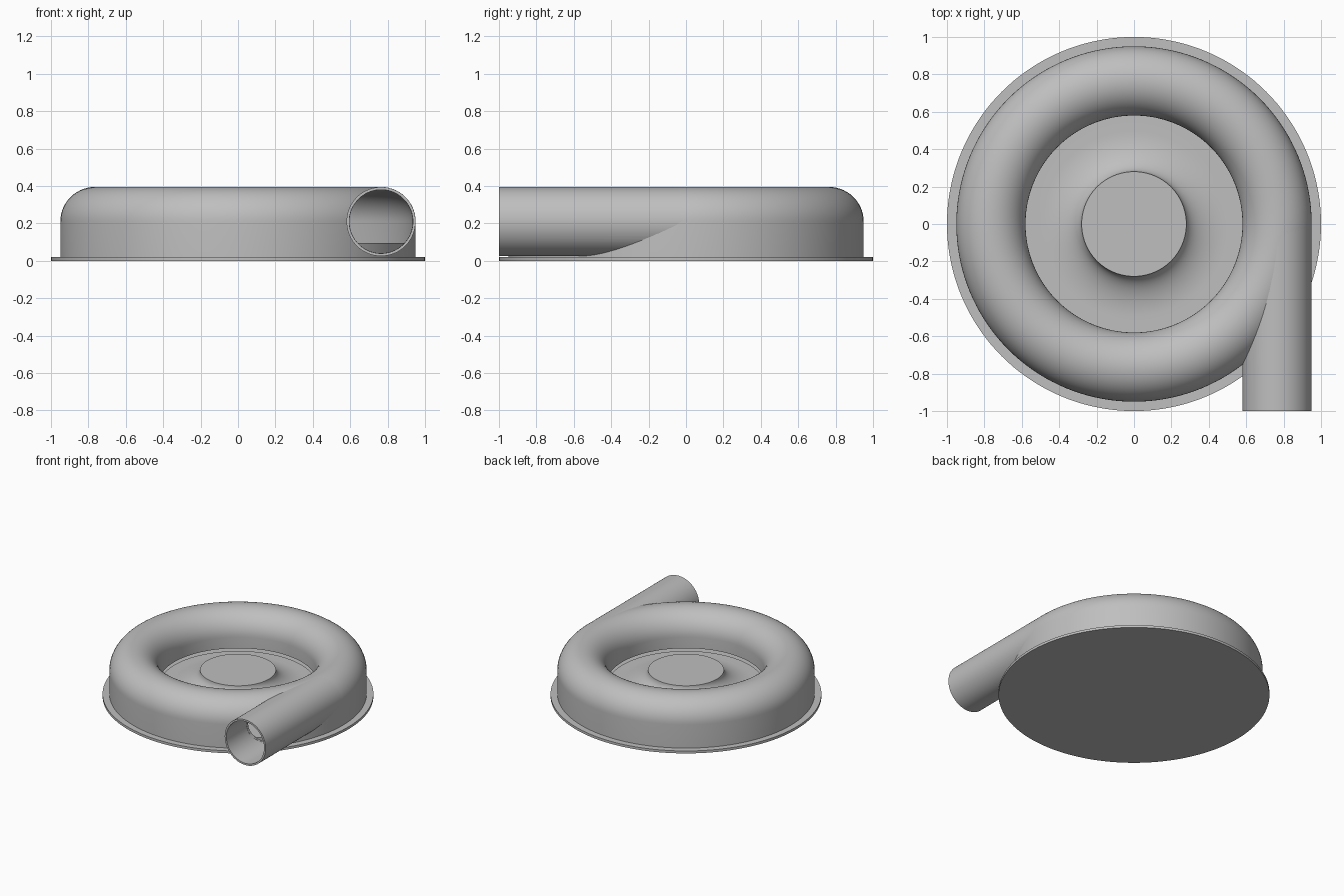
import bpy, bmesh, math
from mathutils import Matrix

cube = bpy.data.objects.get("Cube")
if cube:
    bpy.data.objects.remove(cube, do_unlink=True)

grey = bpy.data.materials.new("plain grey")
grey.use_nodes = True
COLOUR = (0.52, 0.52, 0.52, 1)
grey.diffuse_color = COLOUR
grey.node_tree.nodes["Principled BSDF"].inputs["Base Color"].default_value = COLOUR

RING, MID, OUT, BORE = 0.765, 0.21, 0.185, 0.17   # scroll radius, height, tube radii
FLOOR, LIP = 0.095, 0.12


def make_object(name, bm):
    bmesh.ops.remove_doubles(bm, verts=bm.verts, dist=1e-5)
    bmesh.ops.recalc_face_normals(bm, faces=bm.faces)
    mesh = bpy.data.meshes.new(name)
    bm.to_mesh(mesh)
    bm.free()
    mesh.materials.append(grey)
    obj = bpy.data.objects.new(name, mesh)
    bpy.context.collection.objects.link(obj)
    return obj


def lathe(name, profile, closed=False, steps=144):
    """Revolve (radius, height) points about the z axis."""
    bm = bmesh.new()
    verts = [bm.verts.new((r, 0, z)) for r, z in profile]
    edges = [bm.edges.new(pair) for pair in zip(verts, verts[1:])]
    if closed:
        edges.append(bm.edges.new((verts[-1], verts[0])))
    bmesh.ops.spin(bm, geom=verts + edges, cent=(0, 0, 0), axis=(0, 0, 1),
                   angle=math.tau, steps=steps, use_merge=True)
    return make_object(name, bm)


def arch(radius, inner_z, outer_z, steps=28):
    """Half-round section with straight legs, from inner leg to outer leg."""
    arc = [(RING - radius * math.cos(math.pi * i / steps),
            MID + radius * math.sin(math.pi * i / steps)) for i in range(steps + 1)]
    return [(RING - radius, inner_z)] + arc + [(RING + radius, outer_z)]


def along_y(name, radii, start, end, steps=72):
    """Rod (one radius) or open-ended tube (two radii) along y."""
    bm = bmesh.new()
    rows = [(radii[0], end), (radii[0], start), (radii[-1], start), (radii[-1], end)]
    if len(radii) == 1:
        rows = [(0, end), (radii[0], end), (radii[0], start), (0, start)]
    verts = [bm.verts.new((r, y, 0)) for r, y in rows]
    edges = [bm.edges.new(pair) for pair in zip(verts, verts[1:])]
    if len(radii) == 2:
        edges.append(bm.edges.new((verts[-1], verts[0])))
    bmesh.ops.spin(bm, geom=verts + edges, cent=(0, 0, 0), axis=(0, 1, 0),
                   angle=math.tau, steps=steps, use_merge=True)
    bmesh.ops.transform(bm, matrix=Matrix.Translation((RING, 0, MID)), verts=bm.verts)
    return make_object(name, bm)


def cut(obj, cutter):
    mod = obj.modifiers.new("cut", 'BOOLEAN')
    mod.operation = 'DIFFERENCE'
    mod.solver = 'EXACT'
    mod.object = cutter
    bpy.context.view_layer.objects.active = obj
    bpy.ops.object.modifier_apply(modifier=mod.name)


# Base flange and the raised floor inside the housing
base_flange = lathe("base_flange", [(0, 0), (1, 0), (1, 0.02), (0, 0.02)])
inner_floor = lathe("inner_floor", [(0, 0.01), (0.94, 0.01), (0.94, FLOOR), (0, FLOOR)])

# Hub with a flat top and a concave flare
flare = [(0.5 - 0.22 * math.cos(a), 0.215 - 0.115 * math.sin(a))
         for a in (math.pi / 2 * i / 16 for i in range(17))]
hub = lathe("hub", [(0, 0.215)] + flare + [(0.575, 0.1), (0.575, 0.05), (0, 0.05)])

# Hollow scroll housing and the outlet pipe leaving it at a tangent
section = arch(OUT, LIP, 0.015) + arch(BORE, LIP, 0.015)[::-1]
scroll_housing = lathe("scroll_housing", section, closed=True)
outlet_pipe = along_y("outlet_pipe", [OUT - 0.0005, BORE], -1, 0)

# Open the passage between the pipe and the scroll
bore_cutter = along_y("bore_cutter", [BORE - 0.001], -1.1, -0.01)
cavity_cutter = lathe("cavity_cutter", arch(BORE - 0.001, FLOOR, FLOOR), closed=True)
cut(scroll_housing, bore_cutter)
cut(outlet_pipe, cavity_cutter)
for helper in (bore_cutter, cavity_cutter):
    bpy.data.objects.remove(helper, do_unlink=True)

# Smooth curves with crisp rims
bpy.ops.object.select_all(action='DESELECT')
for obj in (base_flange, inner_floor, hub, scroll_housing, outlet_pipe):
    obj.select_set(True)
bpy.context.view_layer.objects.active = hub
bpy.ops.object.shade_smooth_by_angle(angle=math.radians(30))
